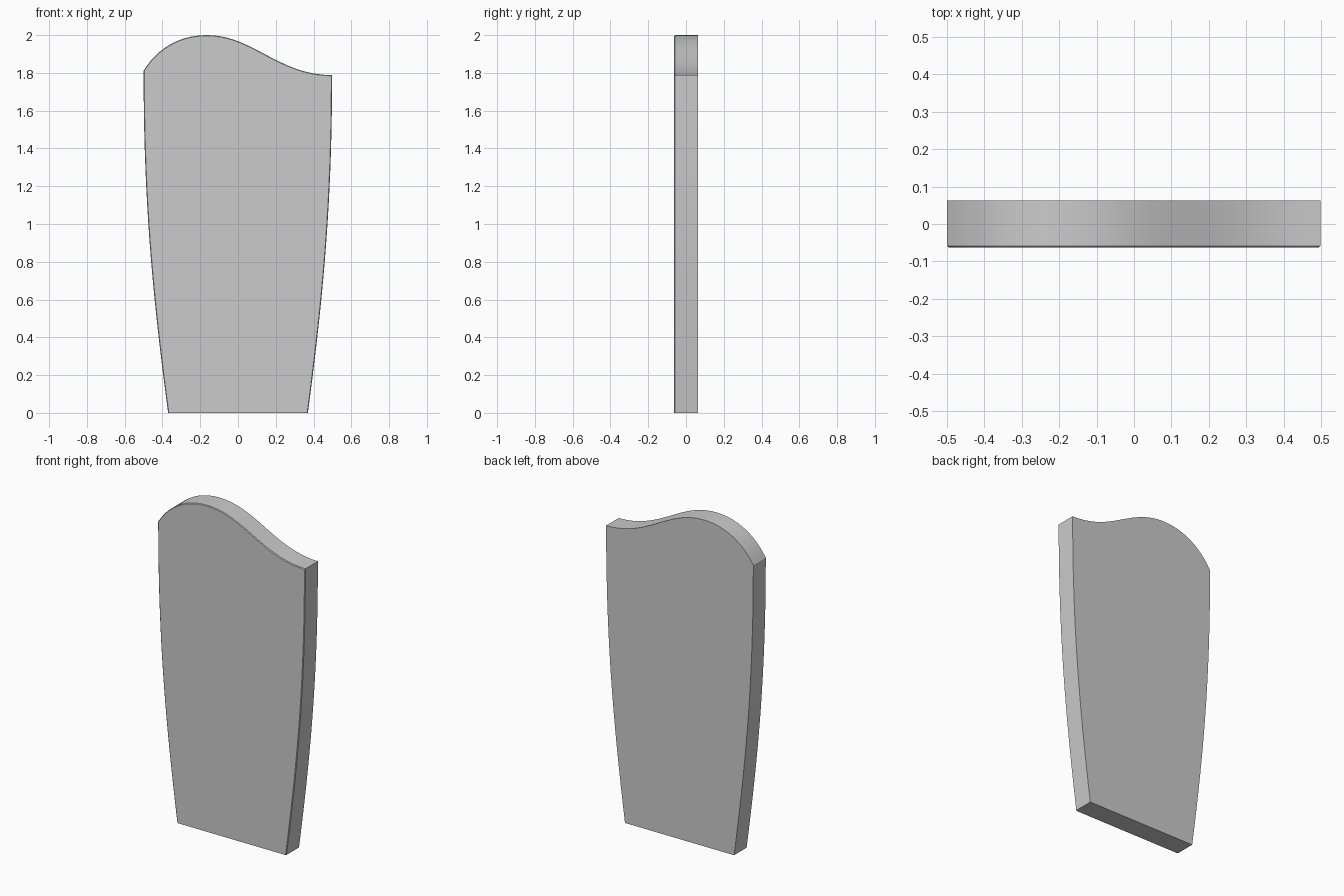
import bpy, bmesh
from mathutils import Vector
from mathutils.geometry import interpolate_bezier

if "Cube" in bpy.data.objects:
    bpy.data.objects.remove(bpy.data.objects["Cube"])


def arc(a, b, c, d, n=20):
    """Points along a cubic curve in the x-z plane, without its last point."""
    pts = interpolate_bezier(*[Vector((x, 0, z)) for x, z in (a, b, c, d)], n)
    return [(p.x, p.z) for p in pts[:-1]]


# Outline: flaring right side, wavy top, flaring left side
outline = (
    arc((0.37, 0), (0.45, 0.6), (0.498, 1.1), (0.498, 1.788))
    + arc((0.498, 1.788), (0.21, 1.79), (0.08, 2.0), (-0.165, 2.0))
    + arc((-0.165, 2.0), (-0.30, 2.0), (-0.42, 1.94), (-0.50, 1.812), 14)
    + arc((-0.50, 1.812), (-0.50, 1.1), (-0.45, 0.6), (-0.37, 0))
    + [(-0.37, 0)]
)

# Slab: front outline extruded to the back
DEPTH = 0.125
bm = bmesh.new()
front = bm.faces.new([bm.verts.new((x, -DEPTH / 2, z)) for x, z in outline])
res = bmesh.ops.extrude_face_region(bm, geom=[front], use_keep_orig=True)
bmesh.ops.translate(bm, vec=(0, DEPTH, 0),
                    verts=[g for g in res["geom"] if isinstance(g, bmesh.types.BMVert)])
bmesh.ops.recalc_face_normals(bm, faces=bm.faces)

# Fine chamfer round the front edge
rim = [e for e in bm.edges if all(v.co.y < 0 for v in e.verts)
       and any(v.co.z > 0.001 for v in e.verts)]
bmesh.ops.bevel(bm, geom=rim, offset=0.004, segments=1, affect='EDGES')

mesh = bpy.data.meshes.new("headstone_slab")
bm.to_mesh(mesh)
bm.free()
slab = bpy.data.objects.new("headstone_slab", mesh)
bpy.context.collection.objects.link(slab)
bpy.context.view_layer.objects.active = slab
slab.select_set(True)
bpy.ops.object.shade_smooth_by_angle(angle=0.5)
